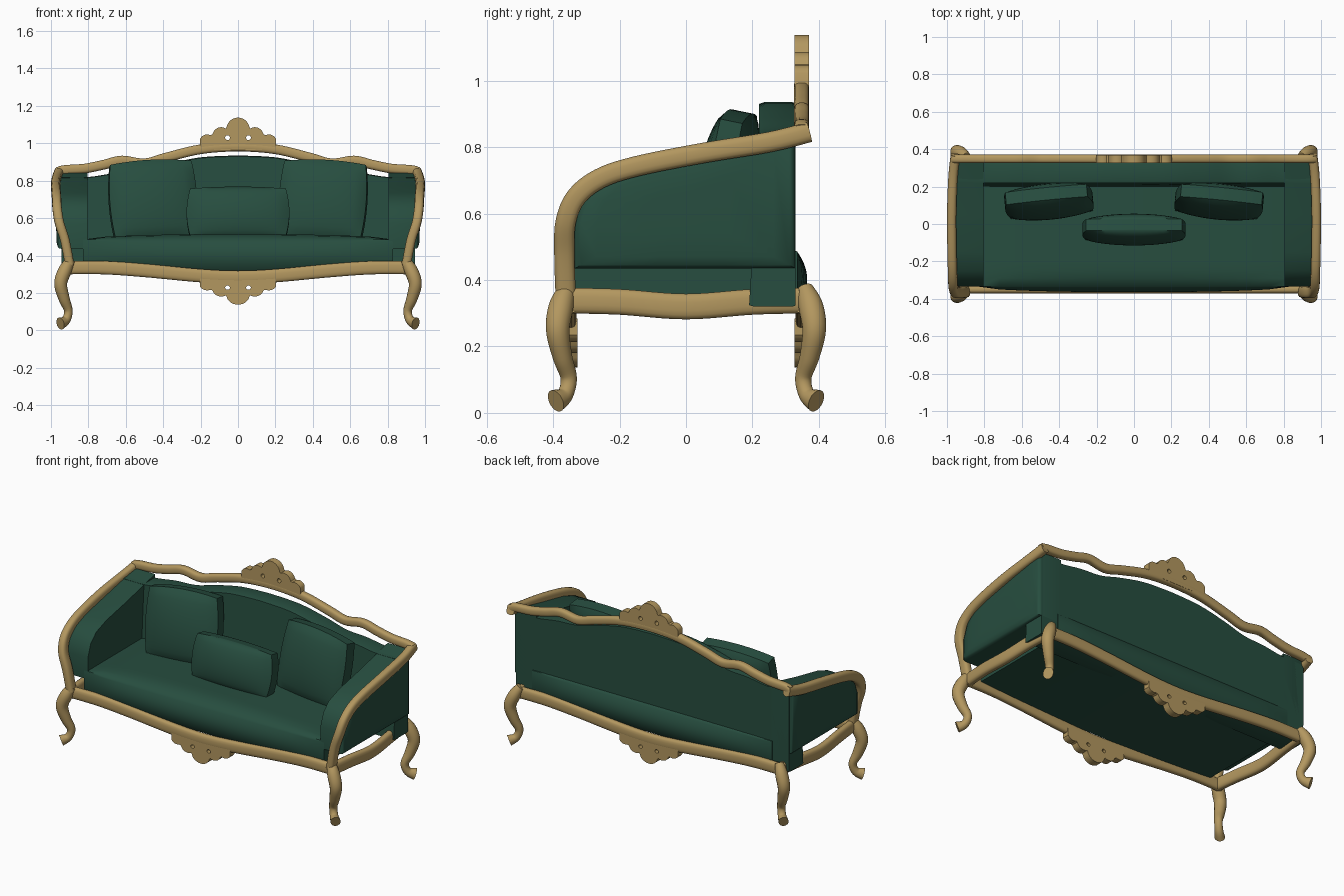
import bpy, bmesh, math
from mathutils import Vector, Matrix, Euler

if "Cube" in bpy.data.objects:
    bpy.data.objects.remove(bpy.data.objects["Cube"])


def material(name, rgb):
    m = bpy.data.materials.new(name)
    m.diffuse_color = (*rgb, 1)
    m.use_nodes = True
    m.node_tree.nodes["Principled BSDF"].inputs["Base Color"].default_value = m.diffuse_color
    return m


WOOD = material("carved_wood", (0.45, 0.31, 0.115))
CLOTH = material("green_cloth", (0.02, 0.075, 0.05))


def finish(name, bm, mat, angle=45):
    bmesh.ops.recalc_face_normals(bm, faces=bm.faces)
    me = bpy.data.meshes.new(name)
    bm.to_mesh(me)
    bm.free()
    ob = bpy.data.objects.new(name, me)
    bpy.context.collection.objects.link(ob)
    me.materials.append(mat)
    bpy.ops.object.select_all(action='DESELECT')
    ob.select_set(True)
    bpy.context.view_layer.objects.active = ob
    bpy.ops.object.shade_smooth_by_angle(angle=math.radians(angle))
    return ob


def spline(pts, steps=6):
    """Catmull-Rom through tuples of any length."""
    p = [pts[0]] + list(pts) + [pts[-1]]
    out = []
    for i in range(1, len(p) - 2):
        for k in range(steps):
            t = k / steps
            out.append([0.5 * (2 * b + (c - a) * t + (2 * a - 5 * b + 4 * c - d) * t * t
                               + (3 * b - a - 3 * c + d) * t ** 3)
                        for a, b, c, d in zip(*p[i - 1:i + 3])])
    return out + [list(pts[-1])]


def bridge(bm, rings):
    """Skin closed rings of points and cap both ends."""
    rings = [[bm.verts.new(c) for c in r] for r in rings]
    n = len(rings[0])
    for a, b in zip(rings, rings[1:]):
        for j in range(n):
            bm.faces.new((a[j], a[(j + 1) % n], b[(j + 1) % n], b[j]))
    bm.faces.new(rings[0])
    bm.faces.new(rings[-1])


def sweep(name, pts, side, size=None, sx=1, sy=1, power=0.7, sides=16):
    """Points are x,y,z or x,y,z,w,h; the section is a rounded rectangle w (along side) by h."""
    pts = spline([tuple(p) + (size or ()) for p in pts])
    path = [Vector(p[:3]) for p in pts]
    rings = []
    for i, p in enumerate(pts):
        t = (path[min(i + 1, len(path) - 1)] - path[max(i - 1, 0)]).normalized()
        n = t.cross(Vector(side)).normalized()
        s = n.cross(t)
        ring = []
        for k in range(sides):
            a = 2 * math.pi * (k + 0.5) / sides
            c, d = math.cos(a), math.sin(a)
            v = path[i] + s * math.copysign(abs(c) ** power, c) * p[3] / 2 \
                + n * math.copysign(abs(d) ** power, d) * p[4] / 2
            ring.append((v.x * sx, v.y * sy, v.z))
        rings.append(ring)
    bm = bmesh.new()
    bridge(bm, rings)
    return finish(name, bm, WOOD)


def mirrored(half):
    return [(-p[0], *p[1:]) for p in reversed(half[1:])] + half


def crest(name, y, z0, zs):
    """Scalloped carved plate with two round holes."""
    discs = [(0, .08, .062), (.09, .045, .046), (.165, .01, .042), (.125, .02, .035)]
    cu = bpy.data.curves.new(name, 'CURVE')
    cu.dimensions, cu.fill_mode, cu.extrude = '2D', 'BOTH', 0.022
    outline = [(.203, -.03), (-.203, -.03)]
    for i in range(81):
        x = -.203 + .406 * i / 80
        h = [cz + math.sqrt(r * r - (abs(x) - cx) ** 2) for cx, cz, r in discs if abs(abs(x) - cx) < r]
        outline.append((x, max(h + [0])))
    hole = [(.013 * math.cos(k * math.pi / 6), .013 * math.sin(k * math.pi / 6)) for k in range(12)]
    for loop in (outline, [(x - .056, z + .035) for x, z in hole], [(x + .056, z + .035) for x, z in hole]):
        sp = cu.splines.new('POLY')
        sp.points.add(len(loop) - 1)
        for q, (x, z) in zip(sp.points, loop):
            q.co = (x, z * zs, 0, 1)
        sp.use_cyclic_u = True
    tmp = bpy.data.objects.new(name + "_curve", cu)
    bpy.context.collection.objects.link(tmp)
    bpy.context.view_layer.update()
    me = bpy.data.meshes.new_from_object(tmp.evaluated_get(bpy.context.evaluated_depsgraph_get()))
    bm = bmesh.new()
    bm.from_mesh(me)
    bmesh.ops.remove_doubles(bm, verts=bm.verts, dist=1e-5)
    bmesh.ops.transform(bm, matrix=Matrix.Translation((0, y, z0)) @ Matrix.Rotation(math.pi / 2, 4, 'X'),
                        verts=bm.verts)
    bpy.data.objects.remove(tmp)
    finish(name, bm, WOOD, 35)


def block(name, shape, cuts=14):
    """Subdivided cube (-1..1) remapped by shape(x, y, z)."""
    bm = bmesh.new()
    bmesh.ops.create_cube(bm, size=2)
    bmesh.ops.subdivide_edges(bm, edges=bm.edges, cuts=cuts, use_grid_fill=True)
    for v in bm.verts:
        v.co = shape(*v.co)
    return finish(name, bm, CLOTH, 50)


# Back top rail and lower rails
top = [(0, .348, .982), (.2, .348, .968), (.38, .348, .925), (.5, .348, .893), (.62, .348, .908),
       (.72, .348, .885), (.82, .348, .865), (.93, .348, .857), (.965, .348, .845)]
sweep("back_top_rail", mirrored(top), (0, 1, 0), (.046, .052))
low = [(0, -.35, .283), (.2, -.35, .292), (.5, -.35, .32), (.72, -.35, .335), (.92, -.35, .335)]
for s, n in ((1, "front"), (-1, "back")):
    sweep(n + "_seat_rail", mirrored(low), (0, 1, 0), (.042, .072), sy=s)
    crest(n + "_lower_crest", -.348 * s, .258, -.85)
crest("top_crest", .348, .995, 1)

# Arms, side rails and legs
arm = [(.955, .37, .845), (.968, .25, .815), (.975, .05, .782), (.973, -.15, .742), (.97, -.26, .705),
       (.967, -.33, .65), (.955, -.362, .575), (.925, -.366, .48), (.9, -.362, .35)]
leg = [(.895, -.357, .375, .05, .05), (.925, -.376, .32, .072, .075), (.948, -.386, .25, .07, .072),
       (.93, -.372, .17, .06, .06), (.907, -.353, .105, .046, .05), (.92, -.364, .055, .048, .05),
       (.95, -.392, .036, .058, .07)]
prof = [(.33, .84), (.05, .775), (-.15, .735), (-.25, .70), (-.305, .65), (-.335, .57)]
for s, n in ((1, "right"), (-1, "left")):
    sweep(n + "_arm_rail", arm, (1, 0, 0), (.05, .062), sx=s)
    sweep(n + "_side_rail", [(.9, -.36, .338), (.915, -.2, .334), (.925, 0, .32), (.915, .2, .334),
                             (.9, .36, .338)], (1, 0, 0), (.045, .078), sx=s)
    for t, m in ((1, "front"), (-1, "back")):
        sweep(f"{m}_{n}_leg", leg, (1, 0, 0), sx=s, sy=t, power=1)
    # Padded arm, outer side gently puffed
    outline = [(-.335, .435), (-.1, .435), (.12, .435), (.33, .435)] + prof
    bm = bmesh.new()
    bridge(bm, [[(s * x, y * k, .61 + (z - .61) * k) for y, z in outline]
                for x, k in ((.805, 1), (.94, 1), (.955, .985), (.963, .94), (.97, .8), (.972, .4))])
    finish(n + "_arm_pad", bm, CLOTH)

# Upholstered back with arched top
arch = spline([(0, .935), (.2, .925), (.38, .888), (.52, .85), (.66, .84), (.8, .82), (.945, .82)], 5)
outer = [tuple(p) for p in mirrored([tuple(p) for p in arch])] + [(.945, .32), (-.945, .32)]
bm = bmesh.new()
bridge(bm, [[(x, y + (.03 * min(1, (z - .32) / .5) if y < .25 else 0), .6 + (z - .6) * k) for x, z in outer]
            for y, k in ((.19, .985), (.205, 1), (.32, 1), (.33, .99))])
finish("back_pad", bm, CLOTH)


# Sprung seat, domed on top and bulging front and back
def seat_shape(x, y, z):
    dx, dy = 1 - x * x, 1 - y * y
    up = .485 + .03 * dx ** .5 * min(1, dy * 3)
    down = .345 - .03 * dx
    ends = .335 + .03 * (dx ** .5) * (1 - z * z)
    return Vector((.83 * x, ends * y, down + (up - down) * (z + 1) / 2))


block("seat", seat_shape)


# Scatter cushions
def cushion(name, loc, rot, w, h, t):
    R = Euler(rot).to_matrix()

    def shape(x, y, z):
        dx, dz = 1 - x * x, 1 - z * z
        q = Vector((w * x * (.93 + .07 * dz), y * t * (.4 + .6 * (dx * dz) ** .6),
                    h * z * (.92 + .08 * dx)))
        return R @ q + Vector(loc)
    block(name, shape)


for s, n in ((1, "right"), (-1, "left")):
    cushion(n + "_cushion", (.455 * s, .12, .695), (-.2, .05 * s, -.1 * s), .235, .215, .085)
cushion("middle_cushion", (0, -.03, .625), (-.2, 0, 0), .275, .14, .08)
